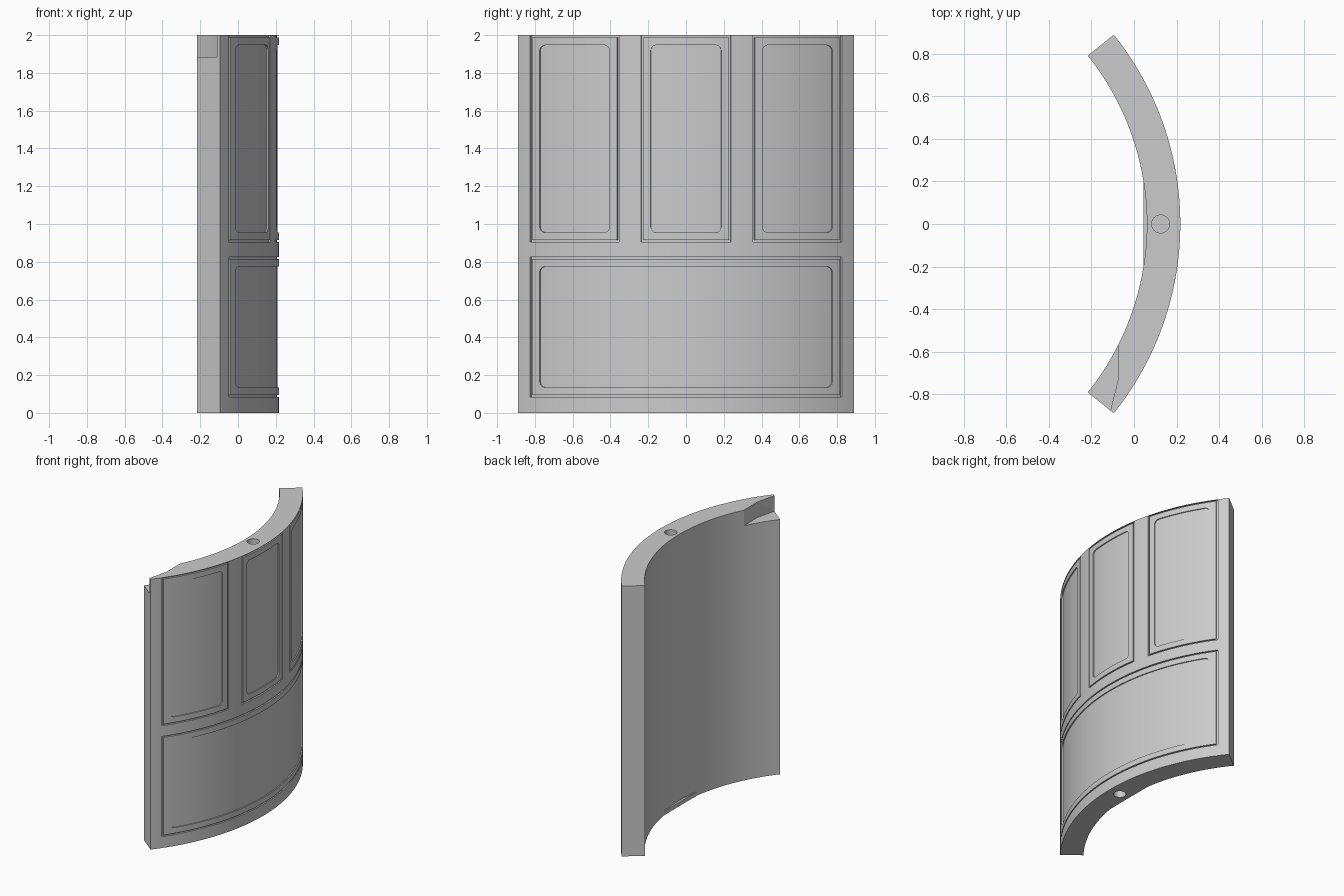
import bpy, bmesh, math

if "Cube" in bpy.data.objects:
    bpy.data.objects.remove(bpy.data.objects["Cube"], do_unlink=True)

R_OUT, R_IN = 1.42, 1.263      # outer and inner wall radius
CX = -1.2025                   # x of the arc's centre
HALF = math.radians(38.73)     # half of the arc's sweep
EDGE = R_OUT * math.sin(HALF)  # y reached by the outer edge
GROOVE, GROOVE_DEPTH = 0.009, 0.012
BORDER, FIELD_DEPTH, CORNER = 0.05, 0.008, 0.03

grey = bpy.data.materials.new("plain grey")
grey.use_nodes = True
colour = (0.6, 0.6, 0.6, 1)
grey.diffuse_color = colour
grey.node_tree.nodes["Principled BSDF"].inputs["Base Color"].default_value = colour


def finish(name, bm):
    bmesh.ops.recalc_face_normals(bm, faces=bm.faces)
    mesh = bpy.data.meshes.new(name)
    bm.to_mesh(mesh)
    bm.free()
    mesh.materials.append(grey)
    obj = bpy.data.objects.new(name, mesh)
    bpy.context.collection.objects.link(obj)
    return obj


def arc_solid(name, r0, r1, y0, y1, z0, z1, corner=0.0, steps=96):
    """Curved slab between two radii; y limits are measured on the outer face."""
    ys = [(y0 + corner) + (y1 - y0 - 2 * corner) * i / steps for i in range(steps + 1)]
    if corner:
        turns = [corner * (1 - math.cos(math.pi / 2 * i / 6)) for i in range(6)]
        ys = [y0 + t for t in turns] + ys + [y1 - t for t in reversed(turns)]
    bm = bmesh.new()
    rings = []
    for y in ys:
        d = min(y - y0, y1 - y, corner)
        inset = corner - math.sqrt(max(0, corner ** 2 - (corner - d) ** 2))
        a = math.asin(y / R_OUT)
        section = [(r0, z0 + inset), (r1, z0 + inset), (r1, z1 - inset), (r0, z1 - inset)]
        rings.append([bm.verts.new((CX + r * math.cos(a), r * math.sin(a), z))
                      for r, z in section])
    for a, b in zip(rings, rings[1:]):
        for k in range(4):
            n = (k + 1) % 4
            bm.faces.new((a[k], a[n], b[n], b[k]))
    bm.faces.new(rings[0])
    bm.faces.new(rings[-1])
    return finish(name, bm)


def prism(name, outline, z0, z1):
    bm = bmesh.new()
    base = bm.faces.new([bm.verts.new((x, y, z0)) for x, y in outline])
    top = bmesh.ops.extrude_face_region(bm, geom=[base])["geom"]
    verts = [g for g in top if isinstance(g, bmesh.types.BMVert)]
    bmesh.ops.translate(bm, verts=verts, vec=(0, 0, z1 - z0))
    return finish(name, bm)


def activate(obj):
    bpy.ops.object.select_all(action="DESELECT")
    obj.select_set(True)
    bpy.context.view_layer.objects.active = obj


def cut(obj, cutter):
    cutter.hide_render = True
    mod = obj.modifiers.new("cut", "BOOLEAN")
    mod.operation = "DIFFERENCE"
    mod.solver = "EXACT"
    mod.object = cutter
    activate(obj)
    bpy.ops.object.modifier_apply(modifier=mod.name)
    bpy.data.objects.remove(cutter, do_unlink=True)


def smooth(obj):
    activate(obj)
    bpy.ops.object.shade_smooth_by_angle(angle=math.radians(25))


# Curved wall
wall = arc_solid("curved_wall", R_IN, R_OUT, -EDGE, EDGE, 0, 2)

# Panels: an opening in the wall, filled by a slab with a sunken field
panels = {
    "lower_panel": (-0.825, 0.825, 0.085, 0.825),
    "upper_right_panel": (-0.825, -0.355, 0.905, 1.997),
    "upper_middle_panel": (-0.237, 0.237, 0.905, 1.997),
    "upper_left_panel": (0.355, 0.825, 0.905, 1.997),
}
for name, (y0, y1, z0, z1) in panels.items():
    cut(wall, arc_solid("opening", R_OUT - GROOVE_DEPTH, R_OUT + 0.05, y0, y1, z0, z1))
    g, b = GROOVE, BORDER
    panel = arc_solid(name, R_OUT - 0.03, R_OUT, y0 + g, y1 - g, z0 + g, z1 - g)
    cut(panel, arc_solid("field", R_OUT - FIELD_DEPTH, R_OUT + 0.05,
                         y0 + b, y1 - b, z0 + b, z1 - b, CORNER))
    smooth(panel)

# Shallow peg holes in the top and bottom
circle = [(0.125 + 0.042 * math.cos(math.tau * i / 32),
           0.042 * math.sin(math.tau * i / 32)) for i in range(32)]
for z0, z1 in ((-0.05, 0.06), (1.94, 2.05)):
    cut(wall, prism("peg_hole", circle, z0, z1))

# Notch in the inner top corner
notch = [(-0.075, -0.5), (-0.075, -0.73), (-0.114, -0.89), (-0.2, -1.0),
         (-0.4, -1.0), (-0.4, -0.5)]
cut(wall, prism("notch", notch, 1.885, 2.1))
smooth(wall)

# Small flat fill along the foot of the inner face
angles = [math.asin(0.2 / R_IN) * (i / 8 - 1) for i in range(17)]
chord = [(CX + (R_IN + 0.001) * math.cos(a), R_IN * math.sin(a)) for a in angles]
prism("inner_foot_fill", chord, 0, 0.03)
